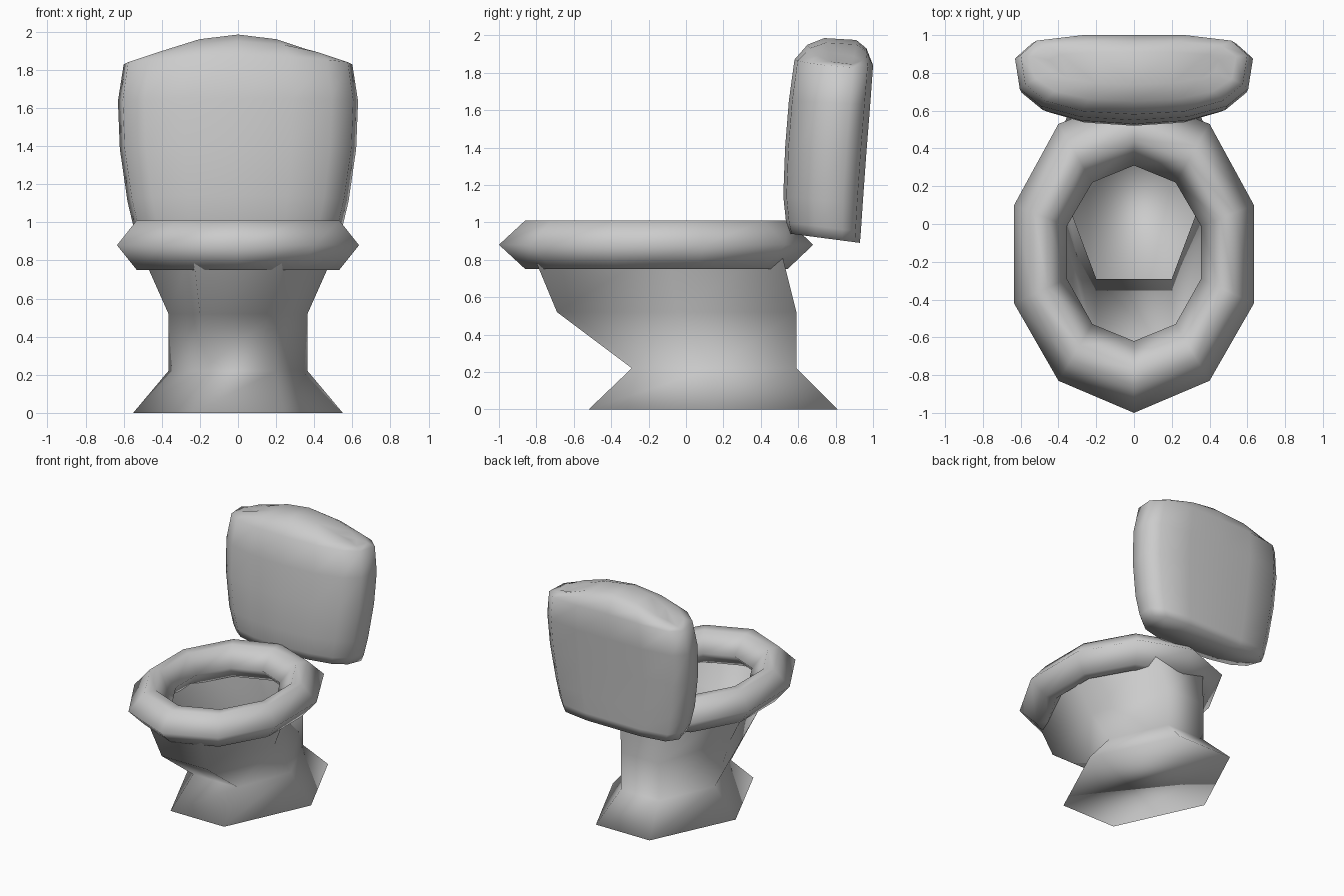
import bpy, bmesh

if "Cube" in bpy.data.objects:
    bpy.data.objects.remove(bpy.data.objects["Cube"])


def full_ring(half):
    """Mirror a half outline (first and last point may lie on x = 0)."""
    left = [(-x, y, z) for x, y, z in reversed(half) if abs(x) > 1e-6]
    return list(half) + left


def loft(name, rings, cyclic=False, caps=()):
    """Skin a stack of equal-count rings; caps are (ring index, vertex indices)."""
    bm = bmesh.new()
    vs = [[bm.verts.new(p) for p in r] for r in rings]
    n = len(rings[0])
    last = len(rings) if cyclic else len(rings) - 1
    for k in range(last):
        a, b = vs[k], vs[(k + 1) % len(rings)]
        for i in range(n):
            j = (i + 1) % n
            bm.faces.new((a[i], a[j], b[j], b[i]))
    for k, idx in caps:
        bm.faces.new([vs[k][i] for i in idx])
    bmesh.ops.recalc_face_normals(bm, faces=bm.faces)
    for f in bm.faces:
        f.smooth = True
    me = bpy.data.meshes.new(name)
    bm.to_mesh(me)
    bm.free()
    ob = bpy.data.objects.new(name, me)
    bpy.context.collection.objects.link(ob)
    return ob


# Seat: ten-sided ring with a six-sided cross-section
outer = [(0, -1), (.4, -.83), (.635, -.42), (.635, .1), (.4, .53), (0, .68)]
inner = [(0, -.62), (.22, -.53), (.355, -.29), (.355, -.01), (.22, .22), (0, .31)]
section = [(1, .88), (.63, 1.01), (.37, 1.01), (0, .88), (.37, .75), (.63, .75)]
loft("seat", [full_ring([(a + (c - a) * t, b + (d - b) * t, z)
                         for (c, d), (a, b) in zip(outer, inner)])
              for t, z in section], cyclic=True)

# Pedestal: hexagonal open shell, overhanging forward, with a floor
# levels: z, corner x front, front y, side x, side y, corner x back, back y
levels = [(0, .24, -.52, .55, .15, .24, .81),
          (.22, .2, -.29, .365, .15, .17, .59),
          (.52, .2, -.69, .365, -.05, .17, .59),
          (.88, .24, -.84, .525, -.1, .24, .50)]
loft("pedestal", [full_ring([(xf, yf, z), (xs, ys, z), (xb, yb, z)])
                  for z, xf, yf, xs, ys, xb, yb in levels],
     caps=[(0, range(6))])

# Tank: cushion-shaped box with a crowned top
plan = [(0, 0), (.45, .04), (.78, .17), (.96, .38),
        (1, .75), (.86, .93), (.45, 1), (0, 1)]
# levels: z at front, half width, front y, back y, side droop, back drop
tank = [(.94, .52, .55, .93, 0, .05),
        (1.0, .545, .535, .935, 0, .05),
        (1.14, .58, .52, .945, 0, .04),
        (1.40, .62, .53, .965, 0, .02),
        (1.65, .63, .55, .985, 0, .02),
        (1.87, .60, .58, 1.0, .02, .03),
        (1.95, .54, .65, .965, .09, .02),
        (1.985, .45, .74, .91, .12, .01)]
rows = [(0, 1, 6, 7), (1, 2, 5, 6), (2, 3, 4, 5)]
rows += [tuple((14 - i) % 14 for i in r) for r in rows]
loft("tank", [full_ring([(w * u, yf + (yb - yf) * v, z - droop * u * u - drop * v)
                         for u, v in plan])
              for z, w, yf, yb, droop, drop in tank],
     caps=[(k, r) for k in (0, len(tank) - 1) for r in rows])
